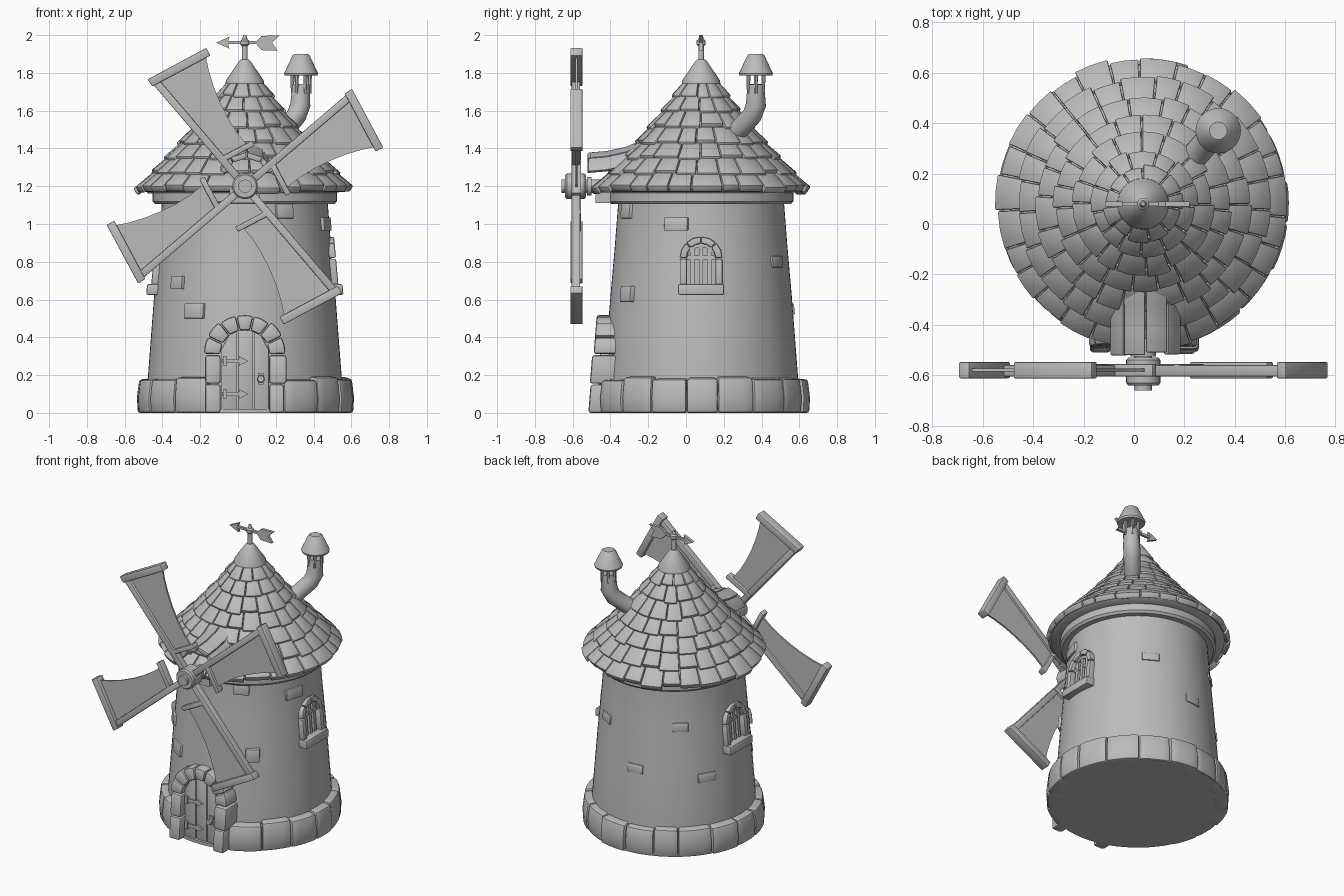
import bpy, bmesh, math, random
from mathutils import Vector

if "Cube" in bpy.data.objects:
    bpy.data.objects.remove(bpy.data.objects["Cube"])
random.seed(4)
CX, CY = 0.036, 0.08
HUB = Vector((0.037, -0.58, 1.2))
pi, sin, cos = math.pi, math.sin, math.cos
stone = bpy.data.materials.new("clay_grey")
stone.diffuse_color = (0.5, 0.5, 0.5, 1)
stone.use_nodes = True
stone.node_tree.nodes["Principled BSDF"].inputs["Base Color"].default_value = stone.diffuse_color


def finish(name, bm, bevel=0.0, angle=35):
    """Turn a bmesh into a shaded object, optionally with rounded edges."""
    bmesh.ops.recalc_face_normals(bm, faces=bm.faces)
    if bevel:
        sharp = [e for e in bm.edges if e.is_manifold and e.calc_face_angle(0) > 0.6]
        bmesh.ops.bevel(bm, geom=sharp, offset=bevel, segments=2, profile=0.5,
                        affect='EDGES', clamp_overlap=True)
    me = bpy.data.meshes.new(name)
    bm.to_mesh(me)
    bm.free()
    me.materials.append(stone)
    ob = bpy.data.objects.new(name, me)
    bpy.context.collection.objects.link(ob)
    bpy.ops.object.select_all(action='DESELECT')
    ob.select_set(True)
    bpy.context.view_layer.objects.active = ob
    bpy.ops.object.shade_smooth_by_angle(angle=math.radians(angle))
    return ob


def loft(bm, rings, closed=False):
    """Skin matching rings of points; cap the ends unless closed."""
    vs = [[bm.verts.new(p) for p in r] for r in rings]
    n = len(vs[0])
    pairs = list(zip(vs, vs[1:])) + ([(vs[-1], vs[0])] if closed else [])
    for a, b in pairs:
        for i in range(n):
            j = (i + 1) % n
            bm.faces.new((a[i], a[j], b[j], b[i]))
    if not closed:
        bm.faces.new(vs[0])
        bm.faces.new(vs[-1])


def prism(bm, pts, o0, o1, P):
    loft(bm, [[P(s, t, o) for s, t in pts] for o in (o0, o1)])


def box(bm, s0, s1, t0, t1, o0, o1, P):
    prism(bm, [(s0, t0), (s1, t0), (s1, t1), (s0, t1)], o0, o1, P)


def polar(r, a, z):
    return Vector((CX + r * cos(a), CY + r * sin(a), z))


def arc_block(bm, a0, a1, section, seg):
    loft(bm, [[polar(r, a0 + (a1 - a0) * k / seg, z) for r, z in section]
              for k in range(seg + 1)])


def lathe(bm, prof, cx=CX, cy=CY, n=64):
    loft(bm, [[(cx + r * cos(2 * pi * k / n), cy + r * sin(2 * pi * k / n), z)
               for k in range(n)] for r, z in prof])


def tube(bm, path, n=20):
    """Round pipe through (point, radius) pairs."""
    rings = []
    for i, (p, r) in enumerate(path):
        d = (Vector(path[min(i + 1, len(path) - 1)][0]) - Vector(path[max(i - 1, 0)][0])).normalized()
        u = d.cross(Vector((0.7, -0.7, 0.01))).normalized()
        w = d.cross(u)
        rings.append([Vector(p) + r * (cos(2 * pi * k / n) * u + sin(2 * pi * k / n) * w) for k in range(n)])
    loft(bm, rings)


def wall(a, lean=0.0, z0=0.0):
    """Map (sideways, height, outwards) onto the wall facing angle a."""
    d, t = Vector((cos(a), sin(a), 0)), Vector((-sin(a), cos(a), 0))
    return lambda s, z, o: Vector((CX, CY, z)) + t * s + d * (o - lean * (z - z0))


def arch_stones(bm, ri, ro, spring, base, legs, n, o0, o1, P, jit=0.0):
    for k in range(n):
        a0, a1 = pi * k / n + 0.01, pi * (k + 1) / n - 0.01
        R = ro + random.uniform(-jit, jit)
        mid = [a0, (a0 + a1) / 2, a1]
        prism(bm, [(R * cos(a), spring + R * sin(a)) for a in mid] +
              [(ri * cos(a), spring + ri * sin(a)) for a in mid[::-1]], o0, o1, P)
    h = (spring - base) / legs
    for sd in (-1, 1):
        for k in range(legs):
            R = ro + random.uniform(-jit, jit)
            z = base + k * h
            box(bm, sd * ri, sd * R, z, z + h - 0.004, o0, o1 + random.uniform(-jit, jit), P)


def arch_shape(r, spring, base):
    return [(-r, base), (r, base)] + [(r * cos(pi * k / 10), spring + r * sin(pi * k / 10)) for k in range(11)]


# Tower wall, with window recesses cut into both sides
TOWER = [(0.515, 0.0), (0.513, 0.19), (0.497, 0.4), (0.48, 0.62), (0.457, 0.88), (0.44, 1.1), (0.44, 1.18)]
bm = bmesh.new()
lathe(bm, TOWER)
tower = finish("tower_wall", bm)
for a in (0, pi):
    bm = bmesh.new()
    prism(bm, arch_shape(0.078, 0.8, 0.66), 0.41, 0.6, wall(a))
    cut = finish("window_cutter", bm)
    cut.hide_render = True
    m = tower.modifiers.new("recess", 'BOOLEAN')
    m.operation, m.object, m.solver = 'DIFFERENCE', cut, 'EXACT'
    bpy.context.view_layer.objects.active = tower
    bpy.ops.object.modifier_apply(modifier="recess")
    bpy.data.objects.remove(cut)

# Window frames, sills and bars
for a, side in ((0, "right"), (pi, "left")):
    P = wall(a, 0.09, 0.65)
    bm = bmesh.new()
    arch_stones(bm, 0.076, 0.113, 0.82, 0.67, 1, 4, 0.43, 0.498, P)
    box(bm, -0.122, 0.122, 0.625, 0.682, 0.42, 0.52, P)
    finish(side + "_window_frame", bm, 0.008)
    bm = bmesh.new()
    for s in (-0.045, 0, 0.045):
        box(bm, s - 0.011, s + 0.011, 0.67, 0.885, 0.445, 0.475, P)
    box(bm, -0.078, 0.078, 0.81, 0.832, 0.445, 0.47, P)
    finish(side + "_window_bars", bm)

# Foundation: floor slab and ring of stones, open at the door
bm = bmesh.new()
lathe(bm, [(0.555, 0), (0.555, 0.02)])
finish("floor_slab", bm)
bm = bmesh.new()
cuts = [-pi / 2 + 0.37 + (2 * pi - 0.74) * (k + (random.uniform(-0.12, 0.12) if 0 < k < 16 else 0)) / 16 for k in range(17)]
for a0, a1 in zip(cuts, cuts[1:]):
    h, r = random.uniform(0.18, 0.2), random.uniform(0.565, 0.58)
    arc_block(bm, a0 + 0.004, a1 - 0.004, [(0.47, 0), (r - 0.005, 0), (r, 0.08), (r - 0.012, h - 0.01), (0.47, h)], 4)
finish("foundation_stones", bm, 0.012)

# Raised stones scattered on the wall: angle, height, width, tall, proud
bm = bmesh.new()
for deg, z, w, h, o in ((-53, 0.63, 0.09, 0.085, 0.025), (-123, 0.54, 0.12, 0.08, 0.012), (-138, 0.69, 0.09, 0.07, 0.016),
                        (-17, 1.0, 0.13, 0.07, 0.012), (-62, 1.07, 0.1, 0.08, 0.015), (95, 0.55, 0.11, 0.06, 0.006),
                        (130, 0.85, 0.1, 0.06, 0.006), (150, 0.5, 0.12, 0.06, 0.006), (60, 0.8, 0.11, 0.06, 0.006)):
    r = next(r0 + (r1 - r0) * (z - z0) / (z1 - z0) for (r0, z0), (r1, z1) in zip(TOWER, TOWER[1:]) if z0 <= z <= z1)
    box(bm, -w / 2, w / 2, z - h / 2, z + h / 2, r - 0.05, r + o, wall(math.radians(deg), 0.09, z))
finish("wall_stones", bm, 0.005)

# Door: stone arch, planks, hinges and handle
P = wall(-pi / 2, 0.08, 0.2)
bm = bmesh.new()
arch_stones(bm, 0.128, 0.215, 0.31, 0, 2, 7, 0.4, 0.578, P, 0.008)
finish("door_arch", bm, 0.014)
P = wall(-pi / 2)
bm = bmesh.new()
edges = [-0.13, -0.04, 0.045, 0.13]
for a, b in zip(edges, edges[1:]):
    zs = [0.31 + math.sqrt(max(0, 0.132 ** 2 - s * s)) for s in (a, (a + b) / 2, b)]
    prism(bm, [(a + 0.003, 0), (b - 0.003, 0), (b - 0.003, zs[2]), ((a + b) / 2, zs[1]), (a + 0.003, zs[0])], 0.42, 0.535, P)
finish("door_planks", bm, 0.005)
bm = bmesh.new()
for z in (0.1, 0.275):
    box(bm, -0.12, -0.03, z - 0.011, z + 0.011, 0.53, 0.545, P)
    prism(bm, [(-0.03, z - 0.025), (0.02, z), (-0.03, z + 0.025)], 0.53, 0.545, P)
    box(bm, -0.115, -0.095, z - 0.025, z + 0.025, 0.53, 0.553, P)
finish("door_hinges", bm)
bm = bmesh.new()
box(bm, 0.07, 0.1, 0.15, 0.21, 0.53, 0.545, P)
tube(bm, [(P(0.085, 0.18, 0.53), 0.012), (P(0.085, 0.18, 0.56), 0.012), (P(0.085, 0.18, 0.562), 0.02), (P(0.085, 0.18, 0.578), 0.017)], 12)
finish("door_handle", bm)

# Collar beam below the eaves and the shaft support at the front
bm = bmesh.new()
lathe(bm, [(0.42, 1.105), (0.475, 1.105), (0.488, 1.12), (0.488, 1.165), (0.47, 1.18), (0.42, 1.18)])
box(bm, -0.08, 0.08, 1.11, 1.19, 0.3, 0.56, P)
finish("collar_beam", bm)

# Roof core and overlapping shingle rows
ROWS = [(0.582, 1.2), (0.505, 1.28), (0.43, 1.36), (0.355, 1.44), (0.285, 1.525), (0.215, 1.61), (0.155, 1.69), (0.1, 1.77)]
bm = bmesh.new()
lathe(bm, [(0.44, 1.165), (0.53, 1.17)] + [(r - 0.03, z - 0.015) for r, z in ROWS])
finish("roof_core", bm)
bm = bmesh.new()
for i, n in enumerate((27, 25, 22, 19, 16, 13, 11)):
    (r0, z0), (r1, z1) = ROWS[i], ROWS[i + 1]
    off = random.random()
    jit = [random.uniform(-0.15, 0.15) for _ in range(n)]
    for k in range(n):
        a0 = 2 * pi * (k + off + jit[k]) / n
        a1 = 2 * pi * (k + 1 + off + jit[(k + 1) % n]) / n
        d = random.uniform(-0.012, 0.008)
        g = 0.003 / r0
        arc_block(bm, a0 + g, a1 - g, [(r0 + d - 0.02, z0 - d - 0.038), (r0 + d, z0 - d - 0.005),
                  (r1 - 0.015, z1 - 0.008), (r1 - 0.04, z1 - 0.03)], 2)
finish("roof_shingles", bm, 0.006)

# Roof cap and weather vane
bm = bmesh.new()
lathe(bm, [(0.085, 1.735), (0.102, 1.745), (0.1, 1.76), (0.032, 1.86), (0.02, 1.872)], n=32)
finish("roof_cap", bm)
bm = bmesh.new()
lathe(bm, [(0.015, 1.86), (0.014, 1.98), (0.008, 2.0)], n=12)
lathe(bm, [(0.012, 1.94), (0.024, 1.95), (0.024, 1.97), (0.012, 1.98)], n=12)
V = lambda s, z, o: Vector((s, CY + o, z))
box(bm, -0.06, 0.14, 1.952, 1.968, -0.008, 0.008, V)
prism(bm, [(-0.115, 1.96), (-0.045, 1.928), (-0.055, 1.96), (-0.045, 1.992)], -0.01, 0.01, V)
prism(bm, [(0.09, 1.96), (0.125, 1.92), (0.21, 1.918), (0.18, 1.96), (0.22, 1.998), (0.125, 1.996)], -0.01, 0.01, V)
finish("weather_vane", bm)

# Chimney pipe with hood
bm = bmesh.new()
tube(bm, [((0.19, 0.22, 1.44), 0.052), ((0.25, 0.28, 1.5), 0.052), ((0.31, 0.35, 1.575), 0.053),
          ((0.33, 0.37, 1.63), 0.054), ((0.334, 0.37, 1.74), 0.045)])
for k in range(6):
    a = pi * k / 3
    x, y = 0.334 + 0.046 * cos(a), 0.37 + 0.046 * sin(a)
    tube(bm, [((x, y, 1.69), 0.008), ((x, y, 1.8), 0.012)], 6)
finish("chimney_pipe", bm)
bm = bmesh.new()
lathe(bm, [(0.06, 1.788), (0.086, 1.785), (0.09, 1.797), (0.045, 1.893), (0.035, 1.9)], 0.334, 0.37, 28)
finish("chimney_hood", bm)

# Arched plank hood over the sail shaft
bm = bmesh.new()
for k in range(4):
    a0, a1 = math.radians(18 + 36 * k + 1), math.radians(18 + 36 * (k + 1) - 1)
    yf = -0.51 + random.uniform(-0.015, 0.015)
    loft(bm, [[(CX + 0.01 + r * cos(a), y, 1.235 + up + r * sin(a)) for r, a in ((0.15, a0), (0.15, a1), (0.118, a1), (0.118, a0))]
              for y, up in ((yf, -0.005), (-0.42, 0.003), (-0.32, 0.025), (-0.2, 0.075))])
finish("shaft_hood", bm, 0.006)

# Shaft and hub
bm = bmesh.new()
Y = lambda y: Vector((HUB.x, y, HUB.z))
tube(bm, [(Y(-0.66), 0.035), (Y(-0.3), 0.035)])
tube(bm, [(Y(-0.64), 0.06), (Y(-0.63), 0.068), (Y(-0.54), 0.068), (Y(-0.53), 0.06)], 24)
tube(bm, [(Y(-0.525), 0.05), (Y(-0.5), 0.05)], 24)
finish("shaft_hub", bm)

# Four sails: spar, slanted end bars and cloth with a curved trailing edge
for k in range(4):
    a = math.radians(40.5 + 90 * k)
    S = lambda u, v, o, a=a: HUB + Vector((u * cos(a) + v * sin(a), -o, u * sin(a) - v * cos(a)))
    bm = bmesh.new()
    box(bm, 0.03, 0.74, -0.02, 0.02, -0.02, 0.025, S)
    prism(bm, [(0.72, -0.03), (0.765, -0.025), (0.69, 0.32), (0.645, 0.31)], -0.032, 0.032, S)
    prism(bm, [(0.175, -0.02), (0.205, -0.015), (0.16, 0.185), (0.13, 0.18)], -0.025, 0.025, S)
    finish("sail_frame_%d" % (k + 1), bm, 0.005)
    bm = bmesh.new()
    trail = [(0.15, 0.15), (0.24, 0.152), (0.33, 0.165), (0.42, 0.187), (0.51, 0.217), (0.59, 0.252), (0.665, 0.293)]
    lead = [(0.185 + 0.545 * i / 6, 0.0) for i in range(7)]
    loft(bm, [[S(*l, -0.006), S(*t, -0.006), S(*t, 0.006), S(*l, 0.006)] for l, t in zip(lead, trail)])
    finish("sail_cloth_%d" % (k + 1), bm)
